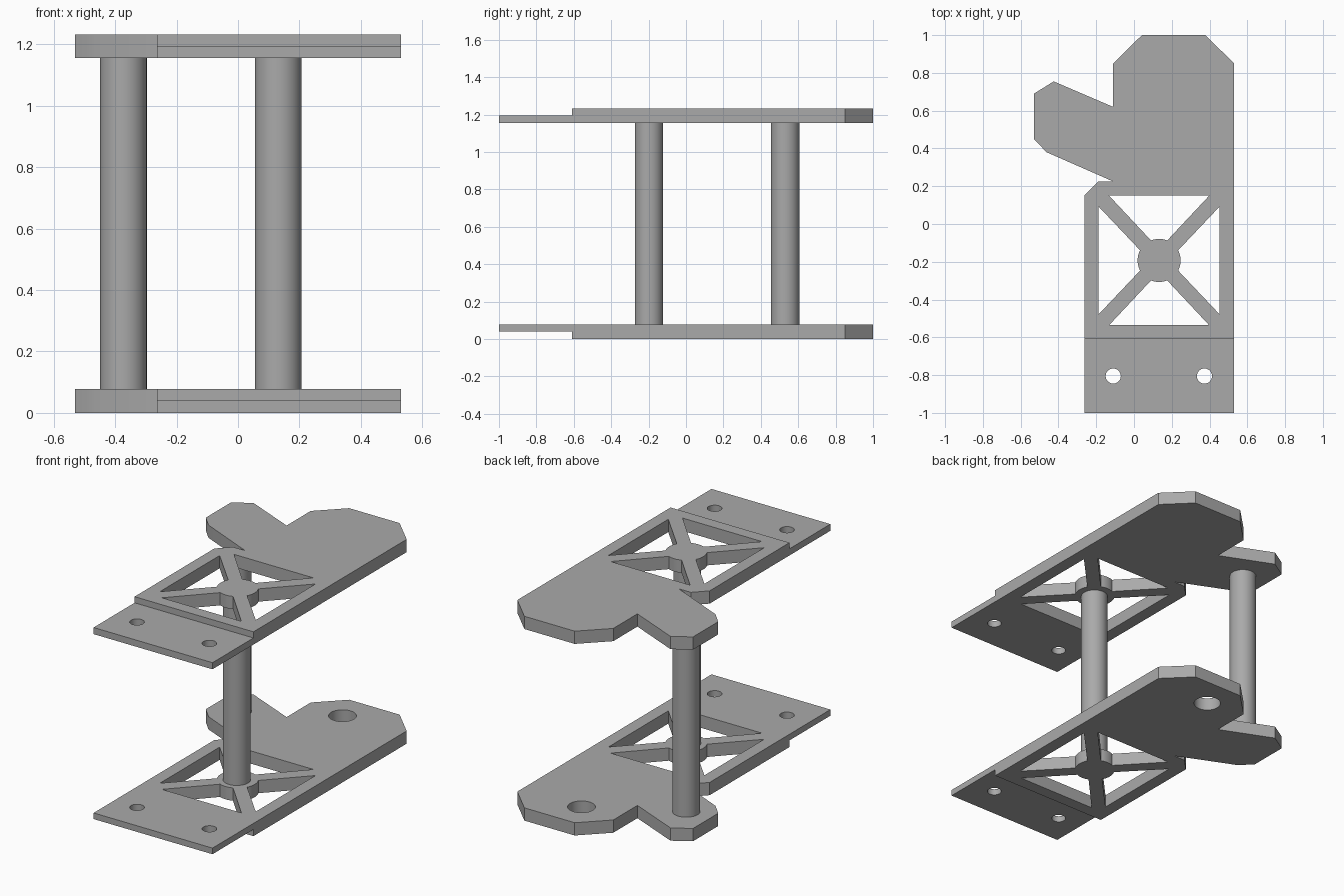
import bpy, bmesh
from math import sin, cos, radians

cube = bpy.data.objects.get("Cube")
if cube:
    bpy.data.objects.remove(cube, do_unlink=True)

grey = bpy.data.materials.new("plain grey")
grey.use_nodes = True
colour = (0.40, 0.40, 0.40, 1)
grey.diffuse_color = colour
grey.node_tree.nodes["Principled BSDF"].inputs["Base Color"].default_value = colour

HUB = (0.133, -0.193)
HUB_R = 0.114
POST_R = 0.076
THICK = 0.077
TOP_Z = 1.155
STEP_Y = -0.61
LEFT, RIGHT = -0.263, 0.53


def arc(centre, radius, start, end, steps):
    """Points along an arc, angles in degrees."""
    angles = [radians(start + (end - start) * i / steps) for i in range(steps + 1)]
    return [(centre[0] + radius * cos(a), centre[1] + radius * sin(a)) for a in angles]


def circle(centre, radius):
    return arc(centre, radius, 0, 360, 48)[:-1]


def smooth(obj):
    bpy.ops.object.select_all(action='DESELECT')
    obj.select_set(True)
    bpy.context.view_layer.objects.active = obj
    bpy.ops.object.shade_smooth_by_angle(angle=radians(30))


def slab(name, loops, z0, z1):
    """Flat plate from an outline followed by its holes."""
    curve = bpy.data.curves.new(name + " profile", 'CURVE')
    curve.dimensions = '2D'
    curve.fill_mode = 'BOTH'
    curve.extrude = (z1 - z0) / 2
    for loop in loops:
        spline = curve.splines.new('POLY')
        spline.points.add(len(loop) - 1)
        for point, (x, y) in zip(spline.points, loop):
            point.co = (x, y, 0, 1)
        spline.use_cyclic_u = True
    helper = bpy.data.objects.new(name + " helper", curve)
    bpy.context.collection.objects.link(helper)
    bpy.context.view_layer.update()
    graph = bpy.context.evaluated_depsgraph_get()
    mesh = bpy.data.meshes.new_from_object(helper.evaluated_get(graph))
    bpy.data.objects.remove(helper, do_unlink=True)

    # weld the caps to the walls
    bm = bmesh.new()
    bm.from_mesh(mesh)
    bmesh.ops.remove_doubles(bm, verts=bm.verts, dist=0.0005)
    bmesh.ops.recalc_face_normals(bm, faces=bm.faces)
    bmesh.ops.translate(bm, verts=bm.verts, vec=(0, 0, (z0 + z1) / 2))
    bm.to_mesh(mesh)
    bm.free()
    mesh.materials.clear()
    mesh.materials.append(grey)
    mesh.name = name
    obj = bpy.data.objects.new(name, mesh)
    bpy.context.collection.objects.link(obj)
    smooth(obj)


def post(name, x, y):
    bpy.ops.mesh.primitive_cylinder_add(vertices=48, radius=POST_R, depth=TOP_Z - THICK,
                                        location=(x, y, (TOP_Z + THICK) / 2))
    obj = bpy.context.object
    obj.name = name
    obj.data.materials.append(grey)
    smooth(obj)


# Body outline with the side arm and chamfered back
outline = [(LEFT, STEP_Y), (RIGHT, STEP_Y), (RIGHT, 0.85), (0.378, 1), (0.042, 1),
           (-0.11, 0.85), (-0.11, 0.62), (-0.425, 0.755), (-0.53, 0.69),
           (-0.53, 0.45), (-0.463, 0.38), (-0.11, 0.225), (-0.19, 0.225), (LEFT, 0.15)]

# Four openings that leave a cross of struts around the round hub
windows = []
for turn in (0, 90, 180, 270):
    reach, half, spread = (0.32, 0.285, 28) if turn % 180 == 0 else (0.343, 0.265, 22)
    c, s = round(cos(radians(turn))), round(sin(radians(turn)))
    corners = [(HUB[0] + c * reach - s * w, HUB[1] + s * reach + c * w) for w in (-half, half)]
    windows.append(corners + arc(HUB, HUB_R, turn + spread, turn - spread, 8))

# Thin front tongue with two bolt holes
tongue = [[(LEFT, -1), (RIGHT, -1), (RIGHT, STEP_Y), (LEFT, STEP_Y)],
          circle((-0.11, -0.805), 0.04), circle((0.373, -0.805), 0.04)]

# Lower plate has one extra round hole at the back
slab("lower_plate", [outline, circle((0.13, 0.81), POST_R)] + windows, 0, THICK)
slab("lower_tongue", tongue, 0.04, THICK)
slab("upper_plate", [outline] + windows, TOP_Z, TOP_Z + THICK)
slab("upper_tongue", tongue, TOP_Z, TOP_Z + 0.04)

# Posts between the plates
post("hub_post", 0.131, -0.198)
post("arm_post", -0.373, 0.53)
